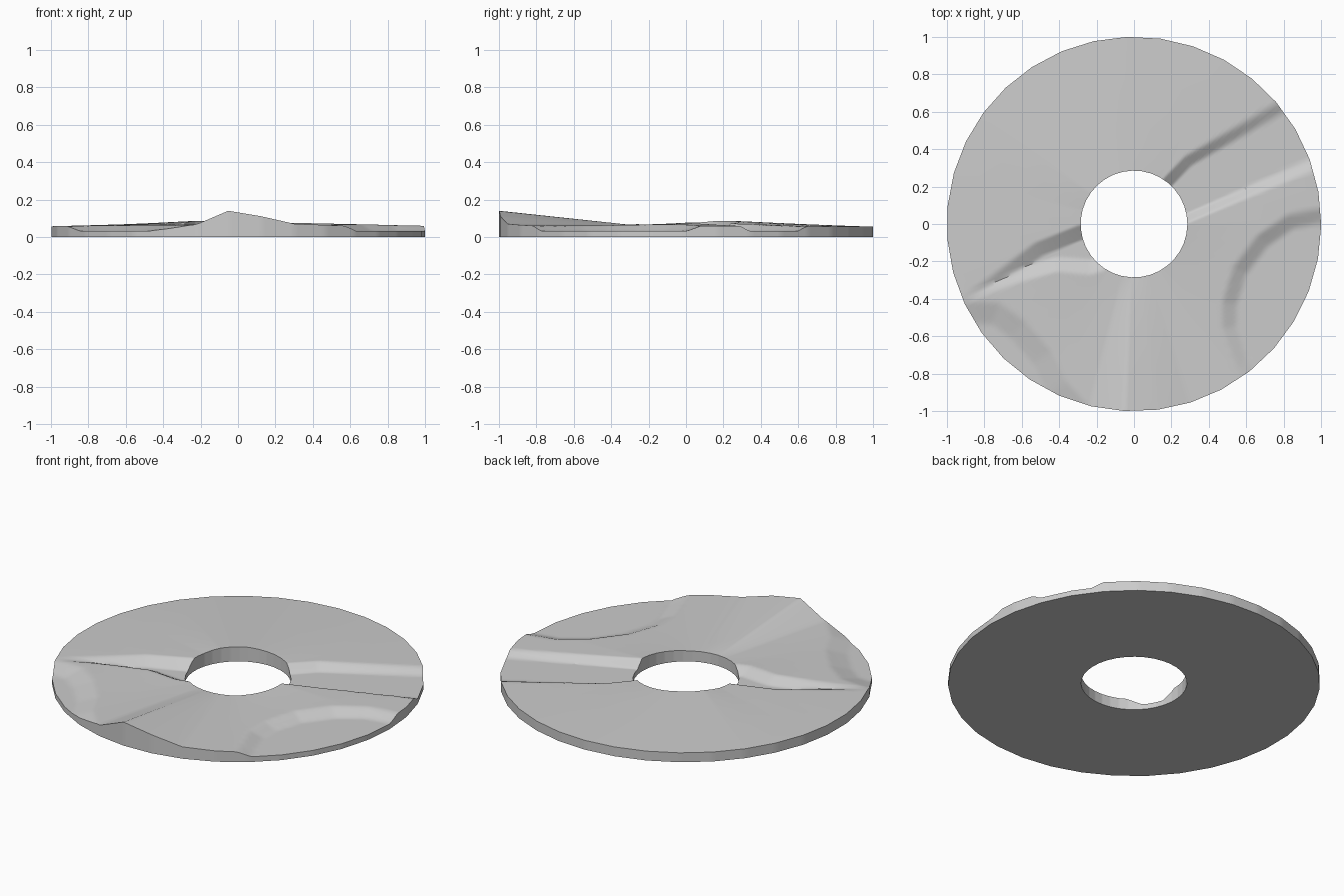
import bpy, bmesh, math

if "Cube" in bpy.data.objects:
    bpy.data.objects.remove(bpy.data.objects["Cube"])

SIDES, SUB, RINGS = 35, 8, 40      # outline sides, splits per side, radial rings
PHASE, R_IN, LOW = 267.0, 0.285, 0.031

# rim heights by angle in degrees
OUTER = [(0, .06), (90, .055), (180, .057), (236, .06), (247, .062), (257, .066),
         (267, .14), (277.3, .11), (287.6, .07), (305, .06), (360, .06)]
INNER = [(0, .076), (40, .07), (60, .072), (95, .08), (115, .086), (145, .086),
         (165, .078), (200, .075), (240, .065), (300, .062), (360, .076)]

# sunken areas: (open bank polyline, slope width); low side lies left of travel
SUNKEN = [
    ([(0.0, -.06), (.28, .045 - .04), (.97, .30), (1.5, .5)], .045, "valley_south"),
    ([(1.5, 1.09), (.77, .65), (.27, .36), (.15, .235), (0, .1)], .06, "valley_north"),
    ([(1.5, .12), (.97, .08), (.82, .05), (.66, -.06), (.53, -.23), (.47, -.42),
      (.47, -.56), (.54, -.76), (.75, -1.2)], .08, "lake"),
    ([(0, .03), (-.28, .0), (-.53, -.10), (-.91, -.39)], .08, "gully_north"),
    ([(-.91, -.41), (-.62, -.31), (-.41, -.25), (-.23, -.265), (-.14, -.24), (0, -.1)], .07, "gully_south"),
    ([(-.2, -1.1), (-.25, -.96), (-.36, -.84), (-.44, -.68), (-.58, -.52),
      (-.72, -.42), (-.92, -.41), (-1.3, -.5)], .12, "shore"),
]
bank = {name: (pts, w) for pts, w, name in SUNKEN}


def lerp_table(table, a):
    for (a0, z0), (a1, z1) in zip(table, table[1:]):
        if a0 <= a <= a1:
            return z0 + (z1 - z0) * (a - a0) / (a1 - a0)
    return table[-1][1]


def seg_dist(x, y, p, q):
    dx, dy = q[0] - p[0], q[1] - p[1]
    t = max(0, min(1, ((x - p[0]) * dx + (y - p[1]) * dy) / (dx * dx + dy * dy)))
    return math.hypot(x - p[0] - t * dx, y - p[1] - t * dy)


def inside(x, y, poly):
    hit = False
    for (x0, y0), (x1, y1) in zip(poly, poly[1:] + poly[:1]):
        if (y0 > y) != (y1 > y) and x < x0 + (x1 - x0) * (y - y0) / (y1 - y0):
            hit = not hit
    return hit


def region(names, corners):
    """Polygon of a sunken area, with the banks that slope into it."""
    poly = []
    for n in names:
        poly += bank[n][0]
    return poly + corners, [bank[n] for n in names]


REGIONS = [region(["valley_south", "valley_north"], []),
           region(["lake"], [(1.5, -1.2)]),
           region(["gully_north", "gully_south"], []),
           region(["shore"], [(-1.3, -1.3), (-.2, -1.3)])]


def height(x, y, r, a):
    t = max(0, min(1, (r - R_IN) / (1 - R_IN)))
    z = lerp_table(INNER, a) * (1 - t) + lerp_table(OUTER, a) * t
    for poly, banks in REGIONS:
        if inside(x, y, poly):
            depth = min(min(seg_dist(x, y, p, q) for p, q in zip(pts, pts[1:])) / w
                        for pts, w in banks)
            z += (LOW - z) * min(1, depth)
    return z


# terrain ring: height field on a polar grid with straight outline sides
bm = bmesh.new()
n = SIDES * SUB
step = 360 / SIDES
top, bottom = [], []
for i in range(n):
    s, f = divmod(i, SUB)
    p0, p1 = [math.radians(PHASE + step * k) for k in (s, s + 1)]
    u = f / SUB
    ux = math.cos(p0) * (1 - u) + math.cos(p1) * u
    uy = math.sin(p0) * (1 - u) + math.sin(p1) * u
    ang = math.degrees(math.atan2(uy, ux)) % 360
    column = []
    for j in range(RINGS + 1):
        k = R_IN + (1 - R_IN) * j / RINGS
        column.append(bm.verts.new((ux * k, uy * k, height(ux * k, uy * k, k, ang))))
    top.append(column)
    bottom.append([bm.verts.new((ux * k, uy * k, 0)) for k in (R_IN, 1)])

for i in range(n):
    a, b, c, d = top[i - 1], top[i], bottom[i - 1], bottom[i]
    for j in range(RINGS):
        bm.faces.new((a[j], a[j + 1], b[j + 1], b[j]))
    bm.faces.new((c[0], d[0], d[1], c[1]))        # underside
    bm.faces.new((a[-1], c[1], d[1], b[-1]))      # outer wall
    bm.faces.new((a[0], b[0], d[0], c[0]))        # inner wall
bmesh.ops.recalc_face_normals(bm, faces=bm.faces)

mesh = bpy.data.meshes.new("terrain_ring")
bm.to_mesh(mesh)
bm.free()
ring = bpy.data.objects.new("terrain_ring", mesh)
bpy.context.collection.objects.link(ring)
bpy.context.view_layer.objects.active = ring
ring.select_set(True)
bpy.ops.object.shade_smooth_by_angle(angle=math.radians(35))
